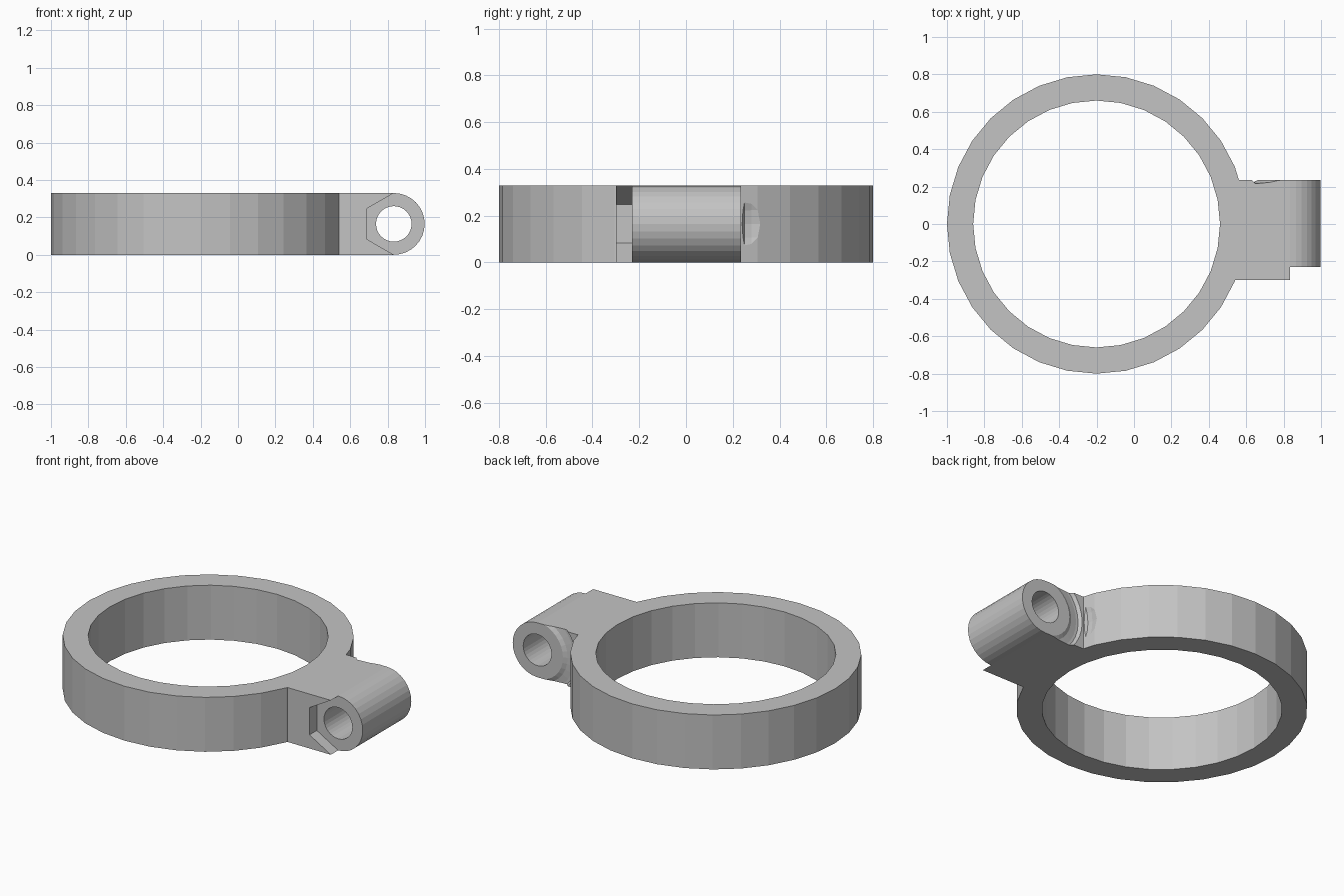
import bpy, bmesh, math
from mathutils import Vector

if "Cube" in bpy.data.objects:
    bpy.data.objects.remove(bpy.data.objects["Cube"])

H = 0.33                      # height of the whole part
RING_X = -0.2                 # ring centre
BX, BZ, BR = 0.833, 0.165, 0.165   # bolt barrel axis and radius
SIDES = 32

grey = bpy.data.materials.new("plain_grey")
grey.diffuse_color = (0.55, 0.55, 0.55, 1)
grey.use_nodes = True
grey.node_tree.nodes["Principled BSDF"].inputs["Base Color"].default_value = grey.diffuse_color


def finish(bm, name):
    bmesh.ops.recalc_face_normals(bm, faces=bm.faces)
    me = bpy.data.meshes.new(name)
    bm.to_mesh(me)
    bm.free()
    me.materials.append(grey)
    ob = bpy.data.objects.new(name, me)
    bpy.context.collection.objects.link(ob)
    return ob


def prism(name, points, direction):
    """Extrude a flat outline along a direction."""
    bm = bmesh.new()
    face = bm.faces.new([bm.verts.new(p) for p in points])
    new = bmesh.ops.extrude_face_region(bm, geom=[face])["geom"]
    bmesh.ops.translate(bm, vec=Vector(direction),
                        verts=[v for v in new if isinstance(v, bmesh.types.BMVert)])
    return finish(bm, name)


def arc(r, a0, a1, n):
    return [(r * math.cos(math.radians(a0 + (a1 - a0) * i / n)),
             r * math.sin(math.radians(a0 + (a1 - a0) * i / n))) for i in range(n + 1)]


def disc(name, r, z0, z1):
    pts = [(RING_X + x, y, z0) for x, y in arc(r, 0, 360, SIDES)[:-1]]
    return prism(name, pts, (0, 0, z1 - z0))


def side_prism(name, outline, y0, y1):
    return prism(name, [(x, y0, z) for x, z in outline], (0, y1 - y0, 0))


def lathe_y(name, profile):
    """Revolve a closed (radius, y) profile around the bolt axis."""
    bm = bmesh.new()
    rings = []
    for x, z in arc(1, 0, 360, SIDES)[:-1]:
        rings.append([bm.verts.new((BX + r * x, y, BZ + r * z)) for r, y in profile])
    n = len(profile)
    for i in range(SIDES):
        a, b = rings[i], rings[(i + 1) % SIDES]
        for j in range(n):
            k = (j + 1) % n
            bm.faces.new((a[j], a[k], b[k], b[j]))
    return finish(bm, name)


def boolean(target, tool, op):
    tool.hide_render = True
    mod = target.modifiers.new(op, 'BOOLEAN')
    mod.operation, mod.solver, mod.object = op, 'EXACT', tool
    dg = bpy.context.evaluated_depsgraph_get()
    me = bpy.data.meshes.new_from_object(target.evaluated_get(dg))
    target.modifiers.clear()
    target.data = me
    bpy.data.objects.remove(tool)


# ring body
clamp = disc("clamp_ring", 0.8, 0, H)

# lug with rounded bolt barrel
barrel = [(0.45, 0)] + [(BX + x, BZ + z) for x, z in arc(BR, -90, 90, 16)] + [(0.45, H)]
boolean(clamp, side_prism("bolt_barrel", barrel, -0.23, 0.235), 'UNION')

# front slab whose end is the half hexagon of the nut seat
seat = [(0.45, 0)] + [(BX + x, BZ + z) for x, z in arc(BR, 270, 90, 3)] + [(0.45, H)]
boolean(clamp, side_prism("nut_seat", seat, -0.30, -0.2), 'UNION')

# ring bore and bolt hole
boolean(clamp, disc("bore_cutter", 0.66, -0.2, 0.6), 'DIFFERENCE')
hole = [(BX + x, BZ + z) for x, z in arc(0.095, 0, 360, SIDES)[:-1]]
boolean(clamp, side_prism("bolt_hole_cutter", hole, -0.6, 0.6), 'DIFFERENCE')

# rounded relief groove round the back end of the barrel
groove = [(0.17, 0.45), (0.17, 0.236), (0.195, 0.223), (0.235, 0.217), (0.25, 0.217),
          (0.264, 0.235), (0.293, 0.25), (0.30, 0.28), (0.30, 0.45)]
boolean(clamp, lathe_y("relief_cutter", groove), 'DIFFERENCE')

clamp.data.materials.clear()
clamp.data.materials.append(grey)
for p in clamp.data.polygons:
    p.material_index = 0
    p.use_smooth = False
